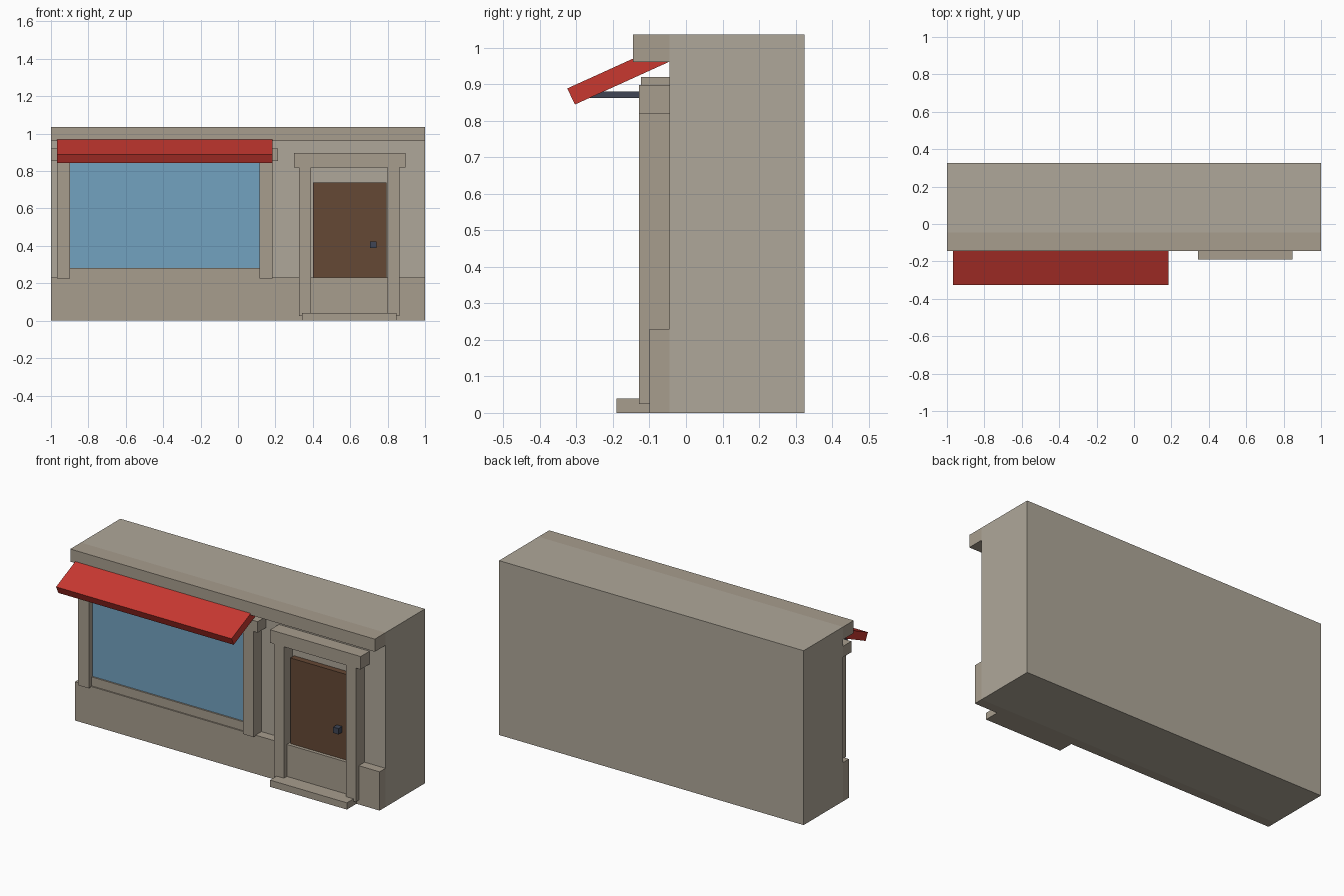
import bpy, bmesh
from mathutils import Vector

if "Cube" in bpy.data.objects:
    bpy.data.objects.remove(bpy.data.objects["Cube"])


def material(name, r, g, b):
    m = bpy.data.materials.new(name)
    m.diffuse_color = (r, g, b, 1)
    m.use_nodes = True
    m.node_tree.nodes["Principled BSDF"].inputs["Base Color"].default_value = m.diffuse_color
    return m


WALL = material("wall_stone", 0.43, 0.39, 0.32)
TRIM = material("trim_stone", 0.39, 0.34, 0.27)
GLASS = material("glass_blue", 0.17, 0.36, 0.53)
WOOD = material("door_brown", 0.13, 0.065, 0.035)
METAL = material("dark_metal", 0.05, 0.06, 0.09)
RED = material("awning_red", 0.58, 0.04, 0.03)


def prism(name, x0, x1, profile, mat):
    """Extrude a (y, z) profile along x."""
    bm = bmesh.new()
    face = bm.faces.new([bm.verts.new((x0, y, z)) for y, z in profile])
    ext = bmesh.ops.extrude_face_region(bm, geom=[face])
    verts = [g for g in ext["geom"] if isinstance(g, bmesh.types.BMVert)]
    bmesh.ops.translate(bm, verts=verts, vec=Vector((x1 - x0, 0, 0)))
    bmesh.ops.recalc_face_normals(bm, faces=bm.faces)
    mesh = bpy.data.meshes.new(name)
    bm.to_mesh(mesh)
    bm.free()
    mesh.materials.append(mat)
    ob = bpy.data.objects.new(name, mesh)
    bpy.context.collection.objects.link(ob)
    return ob


def box(name, x, y, z, mat=TRIM):
    return prism(name, x[0], x[1],
                 [(y[0], z[0]), (y[1], z[0]), (y[1], z[1]), (y[0], z[1])], mat)


WALL_Y = -0.045

# Building mass, plinth and cornice
box("building_body", (-1, 1), (WALL_Y, 0.325), (0, 1.035), WALL)
box("plinth", (-1, 1), (-0.1, WALL_Y), (0, 0.23))
box("cornice", (-1, 1), (-0.145, WALL_Y), (0.96, 1.035))

# Shop window with posts, sill and head
box("window_glass", (-0.9, 0.115), (-0.083, WALL_Y), (0.28, 0.86), GLASS)
box("window_sill", (-0.9, 0.115), (-0.092, WALL_Y), (0.225, 0.283))
for side, x in (("left", -0.967), ("right", 0.115)):
    box("window_post_" + side, (x, x + 0.07), (-0.118, WALL_Y), (0.225, 0.86))
box("window_head", (-1, 0.215), (-0.123, WALL_Y), (0.855, 0.92))

# Door with frame, knob and step
box("door", (0.4, 0.795), (-0.08, WALL_Y), (0.04, 0.738), WOOD)
box("door_knob", (0.705, 0.74), (-0.115, -0.08), (0.388, 0.423), METAL)
for side, x in (("left", 0.327), ("right", 0.799)):
    box("door_post_" + side, (x, x + 0.064), (-0.128, WALL_Y), (0.025, 0.822))
box("door_lintel", (0.3, 0.895), (-0.128, WALL_Y), (0.82, 0.897))
box("door_step", (0.343, 0.848), (-0.19, WALL_Y), (0, 0.04))

# Sloping awning slab, tucked under the cornice, and its support arms
prism("awning", -0.967, 0.185,
      [(-0.325, 0.888), (-0.304, 0.844), (-0.046, 0.961), (-0.067, 1.005)], RED)
for side, x in (("left", -0.9), ("right", 0.1)):
    box("awning_arm_" + side, (x, x + 0.018), (-0.265, -0.1), (0.862, 0.88), METAL)
